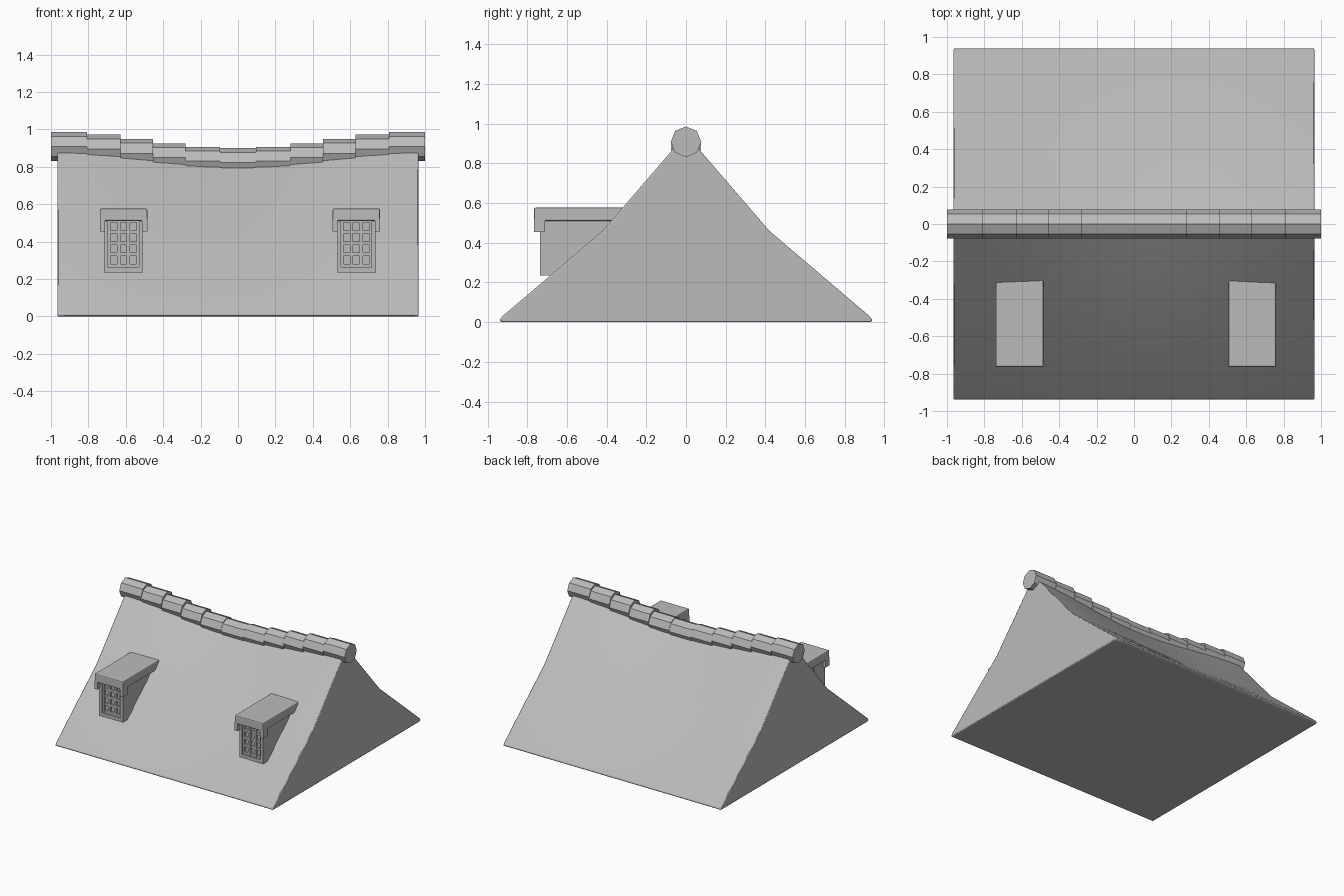
import bpy, bmesh, math

cube = bpy.data.objects.get("Cube")
if cube:
    bpy.data.objects.remove(cube, do_unlink=True)

grey = bpy.data.materials.new("plain_grey")
grey.use_nodes = True
colour = (0.5, 0.5, 0.5, 1)
grey.diffuse_color = colour
grey.node_tree.nodes["Principled BSDF"].inputs["Base Color"].default_value = colour


def finish(name, bm, bevel=0, segments=2, smooth=False):
    bmesh.ops.recalc_face_normals(bm, faces=bm.faces)
    mesh = bpy.data.meshes.new(name)
    bm.to_mesh(mesh)
    bm.free()
    mesh.materials.append(grey)
    ob = bpy.data.objects.new(name, mesh)
    bpy.context.collection.objects.link(ob)
    if bevel:
        mod = ob.modifiers.new("soft_edges", 'BEVEL')
        mod.width, mod.segments = bevel, segments
        mod.limit_method, mod.angle_limit = 'ANGLE', math.radians(50)
    if smooth:
        bpy.ops.object.select_all(action='DESELECT')
        ob.select_set(True)
        bpy.context.view_layer.objects.active = ob
        bpy.ops.object.shade_smooth_by_angle(angle=math.radians(30))
    return ob


def loft(sections):
    """Solid through a row of matching closed outlines."""
    bm = bmesh.new()
    rings = [[bm.verts.new(p) for p in s] for s in sections]
    n = len(rings[0])
    for a, b in zip(rings, rings[1:]):
        for i in range(n):
            bm.faces.new((a[i], a[(i + 1) % n], b[(i + 1) % n], b[i]))
    bm.faces.new(rings[0])
    bm.faces.new(rings[-1])
    return bm


def prism(name, outline, x0, x1, bevel=0):
    return finish(name, loft([[(x, y, z) for y, z in outline] for x in (x0, x1)]), bevel)


def box(name, x0, x1, y0, y1, z0, z1, bevel=0):
    return prism(name, [(y0, z0), (y1, z0), (y1, z1), (y0, z1)], x0, x1, bevel)


def sag(x):
    return 0.088 * math.cos(math.pi * x / 2) ** 2


# Roof body: flared gable whose ridge dips in the middle
half = [(-0.932, 0), (-0.94, 0.01), (-0.925, 0.03), (-0.42, 0.46), (-0.05, 0.89)]
outline = half + [(0, 0.93)] + [(-y, z) for y, z in reversed(half)]
roof_rows = []
for i in range(25):
    x = -0.965 + 1.93 * i / 24
    roof_rows.append([(x, y, z - sag(x) * (z / 0.93) ** 2) for y, z in outline])
finish("roof", loft(roof_rows), 0.01, smooth=True)

# Ridge tiles: stepped octagonal lengths that follow the dip
edges = [0.097, 0.28, 0.455, 0.627, 0.807, 1.0]
edges = [-x for x in reversed(edges)] + edges
for i, (x0, x1) in enumerate(zip(edges, edges[1:])):
    centre = 0.911 - sag((x0 + x1) / 2)
    ring = [(0.077 * math.sin(k * math.pi / 4), centre + 0.077 * math.cos(k * math.pi / 4))
            for k in range(8)]
    prism(f"ridge_tile_{i + 1}", ring, x0, x1)

# Dormers: walls, hood with drop ends, and a barred window
for side, cx in (("right", -0.612), ("left", 0.633)):
    def part(name, a, b, *rest, **kw):
        box(f"{side}_dormer_{name}", cx + a, cx + b, *rest, **kw)

    prism(f"{side}_dormer_body",
          [(-0.705, 0.235), (-0.66, 0.235), (-0.36, 0.5), (-0.36, 0.53), (-0.705, 0.53)],
          cx - 0.1, cx + 0.1)
    for s in (-1, 1):
        a, b = sorted((s * 0.082, s * 0.105))
        part("jamb", a, b, -0.735, -0.6, 0.24, 0.53)
        a, b = sorted((s * 0.1, s * 0.127))
        part("hood_drop", a, b, -0.765, -0.71, 0.455, 0.52)
    part("sill", -0.105, 0.105, -0.735, -0.66, 0.235, 0.262)
    part("hood", -0.127, 0.127, -0.765, -0.3, 0.51, 0.577, bevel=0.008)
    for k in range(4):
        x = -0.078 + 0.052 * k
        part("upright_bar", x - 0.009, x + 0.009, -0.725, -0.7, 0.26, 0.515)
    for k in range(5):
        z = 0.272 + 0.06 * k
        part("cross_bar", -0.085, 0.085, -0.722, -0.7, z - 0.009, z + 0.009)
